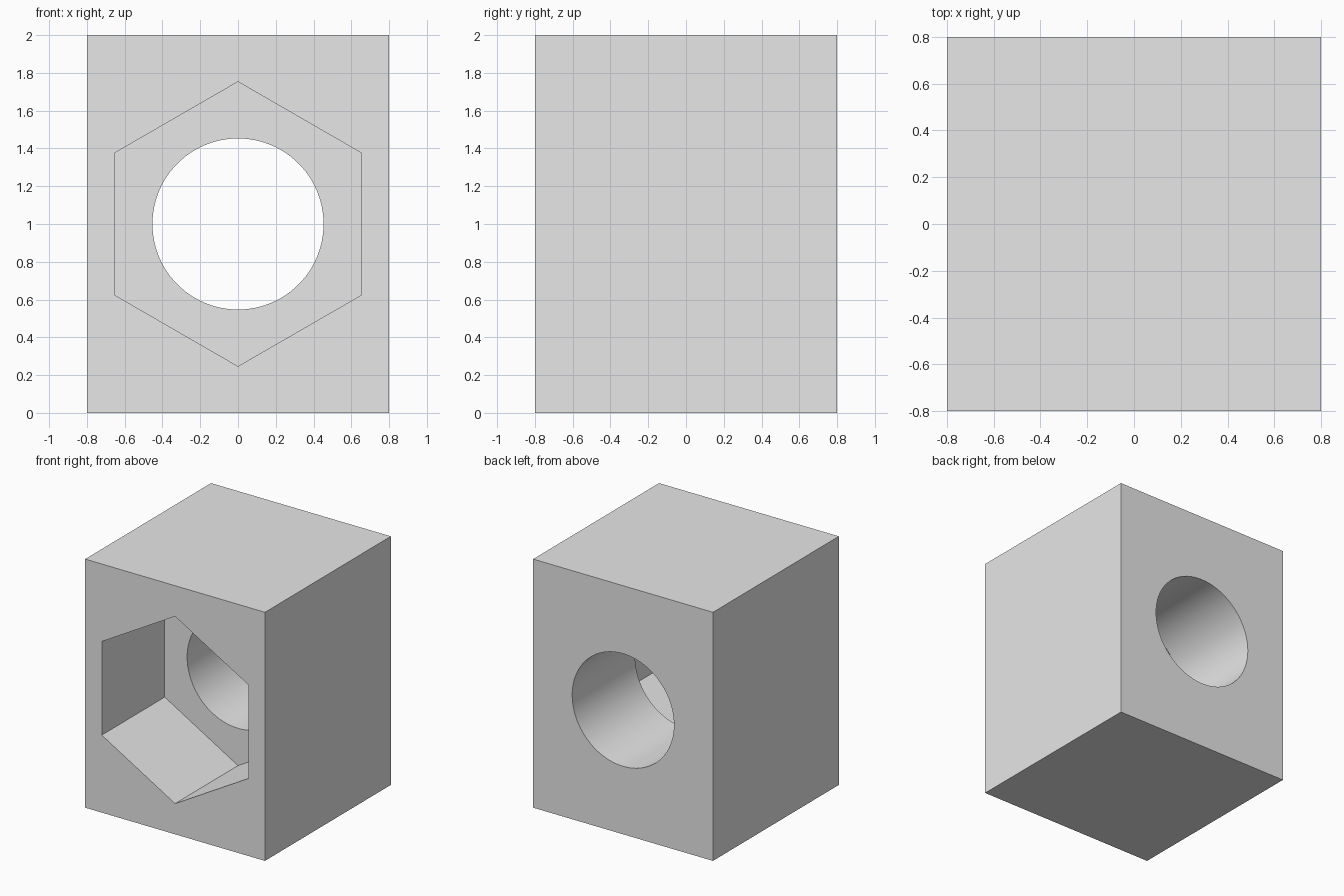
import bpy
import math

cube = bpy.data.objects.get("Cube")
if cube:
    bpy.data.objects.remove(cube, do_unlink=True)

DEPTH = 1.6
FRONT = -DEPTH / 2

grey = bpy.data.materials.new("light_grey")
grey.use_nodes = True
colour = (0.8, 0.8, 0.8, 1)
grey.diffuse_color = colour
grey.node_tree.nodes["Principled BSDF"].inputs["Base Color"].default_value = colour


def cut_along_y(target, name, sides, radius, y_start, y_end):
    """Cut a regular prism, with one corner pointing up, out of the target."""
    bpy.ops.mesh.primitive_cylinder_add(
        vertices=sides, radius=radius, depth=y_end - y_start,
        location=(0, (y_start + y_end) / 2, 1), rotation=(math.pi / 2, 0, 0))
    cutter = bpy.context.object
    cutter.name = name
    cutter.hide_render = True
    cutter.data.materials.append(grey)
    mod = target.modifiers.new(name, 'BOOLEAN')
    mod.operation = 'DIFFERENCE'
    mod.solver = 'EXACT'
    mod.object = cutter
    bpy.ops.object.select_all(action='DESELECT')
    target.select_set(True)
    bpy.context.view_layer.objects.active = target
    bpy.ops.object.modifier_apply(modifier=mod.name)
    bpy.data.objects.remove(cutter, do_unlink=True)


# Solid block
bpy.ops.mesh.primitive_cube_add(size=1, location=(0, 0, 1))
block = bpy.context.object
block.name = "block"
block.scale = (1.6, DEPTH, 2)
bpy.ops.object.transform_apply(location=False, rotation=False, scale=True)
block.data.materials.append(grey)

# Hexagonal pocket reaching halfway in from the front
cut_along_y(block, "hex_pocket", 6, 0.753, FRONT - 0.2, 0)

# Round bore right through the back
cut_along_y(block, "round_bore", 96, 0.453, FRONT - 0.2, -FRONT + 0.2)

bpy.ops.object.shade_smooth_by_angle(angle=math.radians(30))
